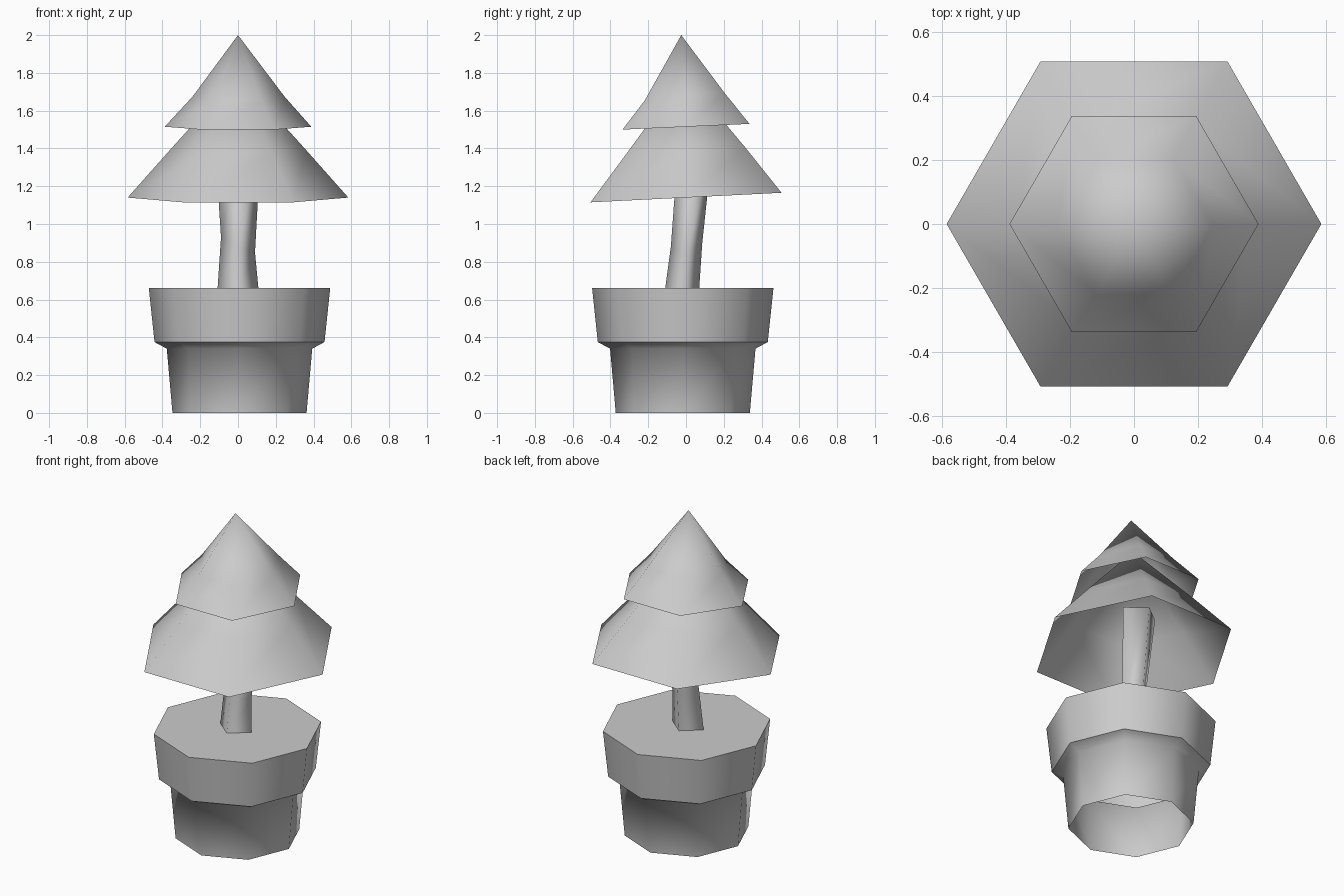
import bpy, bmesh, math
from mathutils import Vector

if "Cube" in bpy.data.objects:
    bpy.data.objects.remove(bpy.data.objects["Cube"])

grey = bpy.data.materials.new("plain_grey")
grey.diffuse_color = (0.6, 0.6, 0.6, 1)
grey.use_nodes = True
grey.node_tree.nodes["Principled BSDF"].inputs["Base Color"].default_value = grey.diffuse_color


def loft(name, sides, rings, apex=None, cap_top=False, sharp_rings=()):
    """Skin of rings (cx, cy, z, rx, ry, slope_x, slope_y), open below."""
    bm = bmesh.new()
    loops = []
    for cx, cy, z, rx, ry, sx, sy in rings:
        loop = []
        for i in range(sides):
            a = math.tau * i / sides
            x, y = rx * math.cos(a), ry * math.sin(a)
            loop.append(bm.verts.new((cx + x, cy + y, z + sx * x + sy * y)))
        loops.append(loop)
    for lo, hi in zip(loops, loops[1:]):
        for i in range(sides):
            j = (i + 1) % sides
            bm.faces.new((lo[i], lo[j], hi[j], hi[i]))
    if apex:
        tip = bm.verts.new(apex)
        for i in range(sides):
            bm.faces.new((loops[-1][i], loops[-1][(i + 1) % sides], tip))
    if cap_top:
        bm.faces.new(loops[-1])
    for f in bm.faces:
        f.smooth = True
    for r in sharp_rings:
        for i in range(sides):
            bm.edges.get((loops[r][i], loops[r][(i + 1) % sides])).smooth = False
    mesh = bpy.data.meshes.new(name)
    bm.to_mesh(mesh)
    bm.free()
    mesh.materials.append(grey)
    obj = bpy.data.objects.new(name, mesh)
    bpy.context.collection.objects.link(obj)
    return obj


# Octagonal pot with a wide rim, closed by flat soil and open underneath
pot_profile = [(0.355, 0), (0.385, 0.34), (0.45, 0.375), (0.48, 0.66)]
loft("pot", 8, [(0.008, -0.017, z, r, r, 0, 0) for r, z in pot_profile],
     cap_top=True, sharp_rings=(2, 3))

# Four-sided trunk with a slight bend
loft("trunk", 4, [(0, -0.02, 0.66, 0.108, 0.09, 0, 0),
                  (0, 0.003, 0.89, 0.09, 0.083, -0.45, 0.1),
                  (0, 0.045, 1.36, 0.118, 0.09, 0, 0)], cap_top=True)

# Hexagonal foliage tiers, tilted a little towards the front
loft("lower_foliage", 6, [(0, 0, 1.14, 0.584, 0.584, 0, 0.05),
                          (0, 0, 1.39, 0.362, 0.362, 0, 0.05)],
     apex=(0, -0.01, 1.79))
loft("upper_foliage", 6, [(0, 0, 1.515, 0.388, 0.388, 0, 0.045),
                          (0.003, -0.008, 1.675, 0.243, 0.243, 0, 0.1)],
     apex=(0, -0.025, 2.0))
